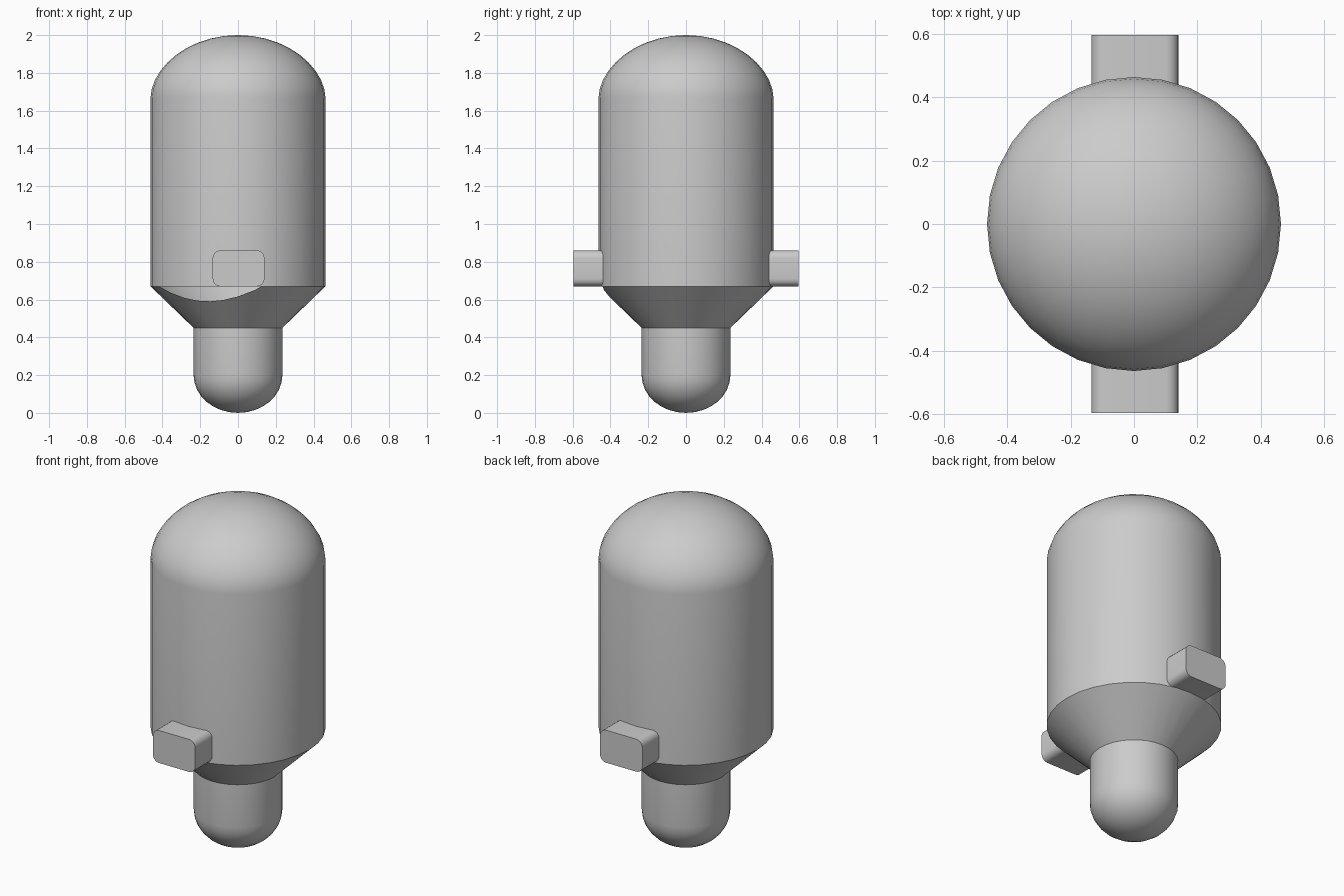
import bpy, bmesh, math
from mathutils import Vector

cube = bpy.data.objects.get("Cube")
if cube:
    bpy.data.objects.remove(cube)

GREY = (0.6, 0.6, 0.6, 1)
mat = bpy.data.materials.new("plain grey")
mat.use_nodes = True
mat.diffuse_color = GREY
mat.node_tree.nodes["Principled BSDF"].inputs["Base Color"].default_value = GREY

SIDES = 32
BODY_R, NECK_R = 0.463, 0.235
RIM_Z, NECK_Z = 0.67, 0.45


def finish(bm, name, angle=35):
    bmesh.ops.recalc_face_normals(bm, faces=bm.faces)
    mesh = bpy.data.meshes.new(name)
    bm.to_mesh(mesh)
    bm.free()
    mesh.materials.append(mat)
    obj = bpy.data.objects.new(name, mesh)
    bpy.context.collection.objects.link(obj)
    bpy.ops.object.select_all(action="DESELECT")
    obj.select_set(True)
    bpy.context.view_layer.objects.active = obj
    bpy.ops.object.shade_smooth_by_angle(angle=math.radians(angle))
    return obj


def lathe(profile):
    """Revolve (radius, height) points around the z axis."""
    bm = bmesh.new()
    verts = [bm.verts.new((r, 0, z)) for r, z in profile]
    edges = [bm.edges.new(pair) for pair in zip(verts, verts[1:])]
    bmesh.ops.spin(bm, geom=verts + edges, axis=(0, 0, 1), cent=(0, 0, 0),
                   angle=math.tau, steps=SIDES, use_merge=True)
    bmesh.ops.remove_doubles(bm, verts=bm.verts, dist=0.0005)
    return bm


def dome(radius, base, height, steps, power=1.0):
    """Rounded end, from its rim to its pole."""
    pts = []
    for i in range(steps + 1):
        a = math.pi / 2 * i / steps
        pts.append((radius * math.cos(a), base + height * math.sin(a) ** power))
    return pts


# Body with domed top, and the stem with rounded tip
finish(lathe([(BODY_R, RIM_Z)] + dome(BODY_R, 1.67, 0.33, 10, 1.1)), "body")
finish(lathe([(NECK_R, NECK_Z)] + dome(NECK_R, 0.2, -0.2, 8)), "stem")

# Tapered shoulder, with a sliver missing below the rim at the front right
bm = lathe([(BODY_R, RIM_Z), (NECK_R, NECK_Z)])


def on_cone(x, z):
    r = NECK_R + (BODY_R - NECK_R) * (z - NECK_Z) / (RIM_Z - NECK_Z)
    return Vector((x, -math.sqrt(r * r - x * x), z))


a, b, c = on_cone(-0.375, 0.645), on_cone(-0.27, 0.605), on_cone(0.12, 0.665)
normal = (b - a).cross(c - a).normalized()
if normal.z < 0:
    normal.negate()
front = [f for f in bm.faces
         if f.calc_center_median().y < -0.12 and -0.37 < f.calc_center_median().x < 0.12]
geom = front + list({e for f in front for e in f.edges}) + list({v for f in front for v in f.verts})
cut = bmesh.ops.bisect_plane(bm, geom=geom, plane_co=a, plane_no=normal)
pieces = [g for g in cut["geom"] if isinstance(g, bmesh.types.BMFace)]
gone = [f for f in pieces if (f.calc_center_median() - a).dot(normal) > 0]
bmesh.ops.delete(bm, geom=gone, context="FACES")
finish(bm, "shoulder")

# Rounded lugs at front and back
for name, side in (("front_lug", -1), ("back_lug", 1)):
    bm = bmesh.new()
    bmesh.ops.create_cube(bm, size=1)
    bmesh.ops.scale(bm, verts=bm.verts, vec=(0.274, 0.195, 0.19))
    bmesh.ops.translate(bm, verts=bm.verts, vec=(0.003, side * 0.4975, 0.765))
    along = [e for e in bm.edges if abs(e.verts[0].co.y - e.verts[1].co.y) > 0.1]
    bmesh.ops.bevel(bm, geom=along, offset=0.04, segments=5, profile=0.5, affect="EDGES")
    finish(bm, name)
